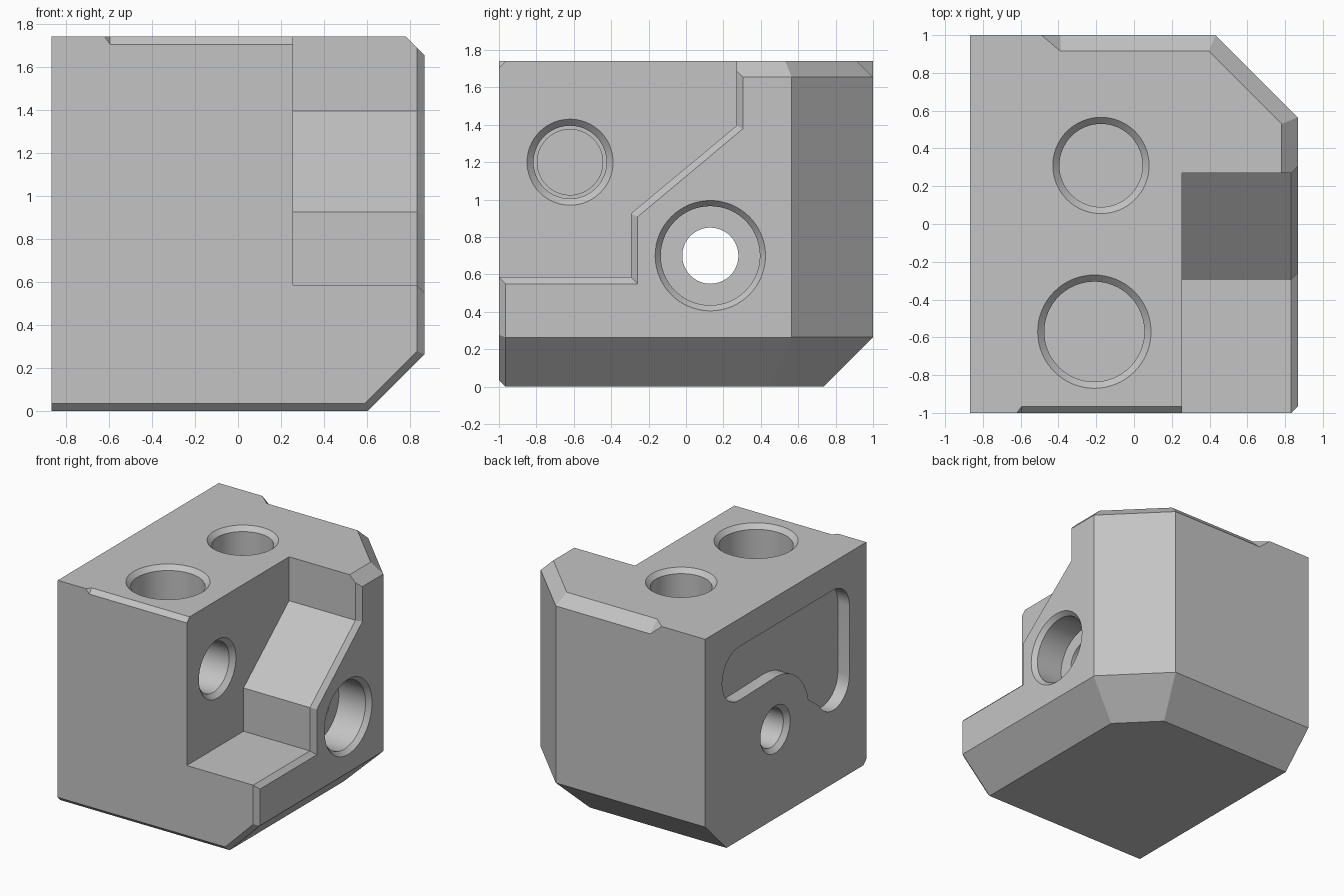
import bpy
import bmesh
from math import sin, cos, radians, pi, sqrt
from mathutils import Vector

if "Cube" in bpy.data.objects:
    bpy.data.objects.remove(bpy.data.objects["Cube"], do_unlink=True)

HX, HY, TOP = 0.867, 1.0, 1.74
EDGE = 0.035          # small edge chamfer
S = sqrt(0.5)

grey = bpy.data.materials.new("plain grey")
grey.use_nodes = True
grey.diffuse_color = (0.55, 0.55, 0.55, 1)
grey.node_tree.nodes["Principled BSDF"].inputs["Base Color"].default_value = (0.55, 0.55, 0.55, 1)


def make_object(name, bm):
    bmesh.ops.recalc_face_normals(bm, faces=bm.faces)
    mesh = bpy.data.meshes.new(name)
    bm.to_mesh(mesh)
    bm.free()
    obj = bpy.data.objects.new(name, mesh)
    bpy.context.collection.objects.link(obj)
    mesh.materials.append(grey)
    return obj


def loft(name, rings):
    """Closed solid through rings with equal point counts."""
    bm = bmesh.new()
    loops = [[bm.verts.new(p) for p in ring] for ring in rings]
    n = len(loops[0])
    for a, b in zip(loops, loops[1:]):
        for i in range(n):
            j = (i + 1) % n
            bm.faces.new((a[i], a[j], b[j], b[i]))
    bm.faces.new(loops[0])
    bm.faces.new(loops[-1])
    return make_object(name, bm)


def arc(c, r, start, end, steps=12):
    angles = [radians(start + (end - start) * i / steps) for i in range(steps + 1)]
    return [(c[0] + r * cos(a), c[1] + r * sin(a)) for a in angles]


def bore(name, axis, centre, sections):
    """Round cutter; sections are (position along axis, radius)."""
    rings = []
    for t, r in sections:
        circle = arc(centre, r, 0, 360, 64)[:-1]
        rings.append([(t, a, b) if axis == "x" else (a, b, t) for a, b in circle])
    return loft(name, rings)


def hull(name, points):
    bm = bmesh.new()
    for p in points:
        bm.verts.new(p)
    bmesh.ops.convex_hull(bm, input=bm.verts)
    return make_object(name, bm)


# Block trimmed by flat chamfer planes (normal, limit)
bm = bmesh.new()
bmesh.ops.create_cube(bm, size=1)
for v in bm.verts:
    v.co = Vector((v.co.x * 2 * HX, v.co.y * 2 * HY, (v.co.z + 0.5) * TOP))
planes = [
    ((1, 1, 0), 1.432),                          # back left upright corner
    ((1, 0, -1), 0.604),                         # bottom left
    ((0, 1, -1), 0.735),                         # bottom back
    ((S, S, -1), 1.432 * S - 0.265),             # bottom corner
    ((1, 0, 1), HX + 1.655),                     # top left
    ((S, S, 1), 1.432 * S + 1.655),              # top corner
    ((0, -1, -1), HY - EDGE),                    # front bottom edge
    ((1, -1, 0), HX + HY - EDGE),                # front left edge
    ((S, -1, -S), 0.604 * S + HY - EDGE),        # front slanted edge
]
for normal, limit in planes:
    n = Vector(normal)
    cut = bmesh.ops.bisect_plane(bm, geom=bm.verts[:] + bm.edges[:] + bm.faces[:], dist=1e-6,
                                 plane_co=n * (limit / n.length_squared), plane_no=n, clear_outer=True)
    rim = [e for e in cut["geom_cut"] if isinstance(e, bmesh.types.BMEdge)]
    bmesh.ops.contextual_create(bm, geom=rim)
block = make_object("corner_block", bm)


# Stepped notch with a chamfered rim
def notch_ring(x, k):
    profile = [(-1.2, 0.585 - k), (-0.295 + k, 0.585 - k), (-0.295 + k, 0.925 - 0.52 * k),
               (0.27 + k, 1.395 - 0.45 * k), (0.27 + k, 2), (-1.2, 2)]
    return [(x, y, z) for y, z in profile]


cutters = [loft("notch_cutter", [notch_ring(0.255, 0), notch_ring(HX - EDGE, 0),
                                 notch_ring(HX + EDGE, 2 * EDGE)])]

# Blind round holes in the top
for i, (centre, r) in enumerate([((-0.175, 0.31), 0.22), ((-0.21, -0.57), 0.265)]):
    cutters.append(bore(f"top_hole_cutter_{i}", "z", centre,
                        [(TOP - 0.31, r), (TOP - EDGE, r), (TOP + EDGE, r + 2 * EDGE)]))

# Hole in the notch wall
cutters.append(bore("wall_hole_cutter", "x", (-0.62, 1.2),
                    [(-0.23, 0.175), (-0.2, 0.175), (-0.2, 0.195),
                     (0.22, 0.195), (0.29, 0.265)]))

# Counterbored through hole
cutters.append(bore("through_hole_cutter", "x", (0.13, 0.7),
                    [(-HX - EDGE, 0.22), (-HX + EDGE, 0.15), (0.6, 0.15), (0.6, 0.265),
                     (HX - EDGE, 0.265), (HX + EDGE, 0.325)]))

# Shallow rounded pocket on the right side
outline = (arc((0.58, 1.31), 0.21, -90, 90) + arc((-0.59, 1.32), 0.2, 90, 180)
           + arc((-0.59, 0.775), 0.2, 180, 330) + arc((0.13, 0.69), 0.42, 168, 90))
cutters.append(loft("pocket_cutter", [[(x, y, z) for y, z in outline]
                                      for x in (-HX - 0.1, -HX + 0.1)]))


# Partial top edge chamfers that run out before the right end
def edge_chamfer(name, side, size, x_tip, x_start, x_end):
    pts = []
    for x in (x_start, x_end):
        pts += [(x, side * (HY - size - 0.05), TOP + 0.05), (x, side * (HY + 0.05), TOP - size - 0.05),
                (x, side * (HY + 0.05), TOP + 0.05)]
    pts.append((x_tip, side * HY, TOP))
    return hull(name, pts)


cutters.append(edge_chamfer("back_chamfer_cutter", 1, 0.085, -0.49, -0.39, 1))
cutters.append(edge_chamfer("front_chamfer_cutter", -1, EDGE, -0.62, -0.595, 0.4))

# Cut everything out of the block
bpy.ops.object.select_all(action="DESELECT")
bpy.context.view_layer.objects.active = block
block.select_set(True)
for cutter in cutters:
    cutter.hide_render = True
    mod = block.modifiers.new(cutter.name, "BOOLEAN")
    mod.operation = "DIFFERENCE"
    mod.solver = "EXACT"
    mod.object = cutter
    bpy.ops.object.modifier_apply(modifier=mod.name)
    bpy.data.objects.remove(cutter, do_unlink=True)

bpy.ops.object.shade_smooth_by_angle(angle=radians(20))
